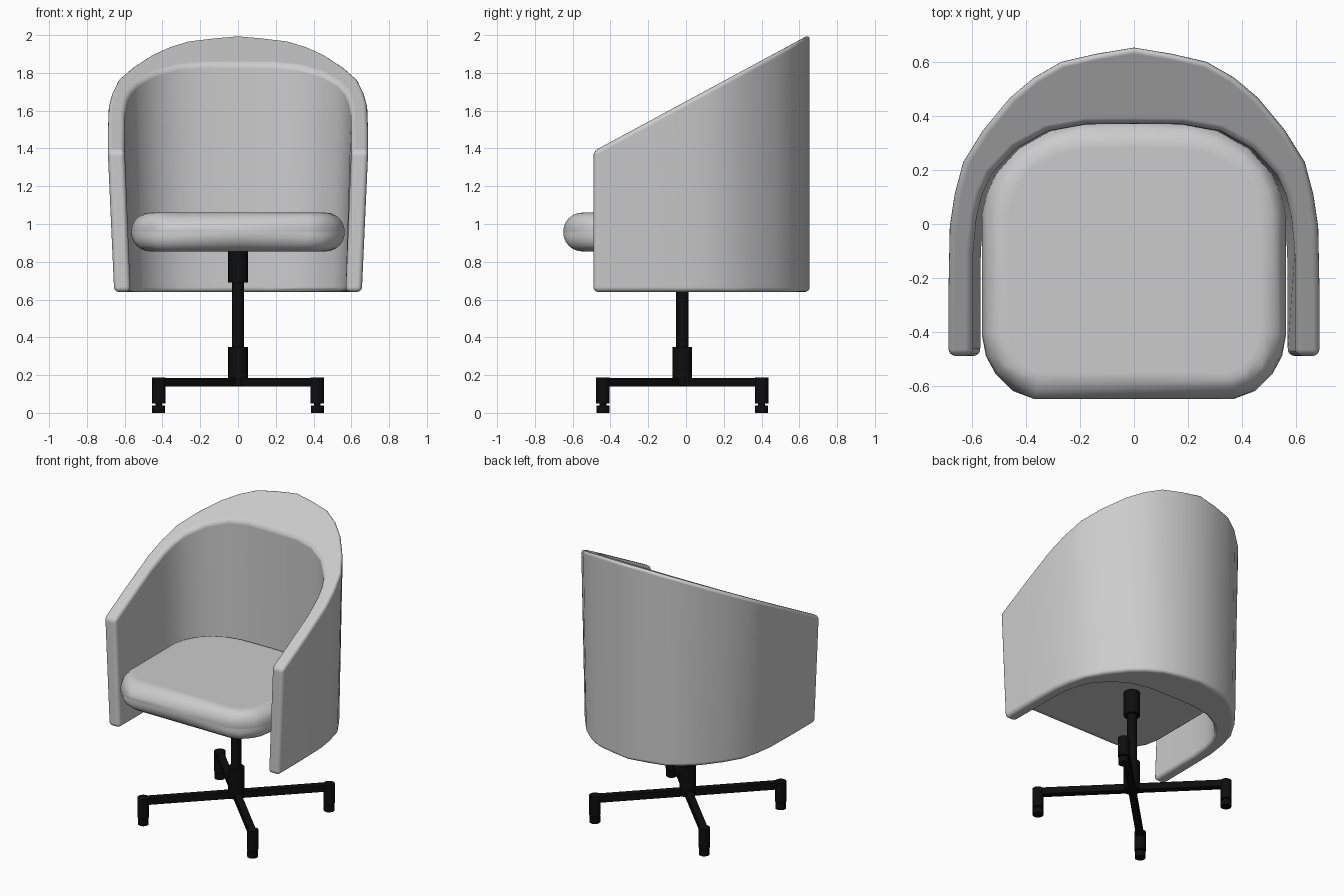
import bpy, bmesh, math

cube = bpy.data.objects.get("Cube")
if cube:
    bpy.data.objects.remove(cube, do_unlink=True)


def material(name, rgb, rough):
    m = bpy.data.materials.new(name)
    m.use_nodes = True
    m.diffuse_color = (*rgb, 1)
    bsdf = m.node_tree.nodes["Principled BSDF"]
    bsdf.inputs["Base Color"].default_value = (*rgb, 1)
    bsdf.inputs["Roughness"].default_value = rough
    return m


grey = material("light grey upholstery", (0.6, 0.6, 0.6), 0.8)
black = material("black metal", (0.004, 0.004, 0.004), 0.5)


def mirrored(half):
    """Close a right-hand outline by mirroring it; end points on x = 0 are kept once."""
    return half + [(-x, y) for x, y in reversed(half) if x > 0]


def prism(name, outline, bottom, top, mat, bevel, segments, squeeze=1.0):
    """Extrude an outline; top is a function of y, squeeze narrows the bottom."""
    bm = bmesh.new()
    low = [bm.verts.new((x * squeeze, y, bottom)) for x, y in outline]
    high = [bm.verts.new((x, y, top(y))) for x, y in outline]
    n = len(outline)
    bm.faces.new(low)
    bm.faces.new(high)
    for i in range(n):
        j = (i + 1) % n
        bm.faces.new((low[i], low[j], high[j], high[i]))
    bmesh.ops.recalc_face_normals(bm, faces=bm.faces)
    mesh = bpy.data.meshes.new(name)
    bm.to_mesh(mesh)
    bm.free()
    mesh.materials.append(mat)
    ob = bpy.data.objects.new(name, mesh)
    bpy.context.collection.objects.link(ob)
    smooth(ob)
    mod = ob.modifiers.new("soft edges", "BEVEL")
    mod.width, mod.segments = bevel, segments
    mod.limit_method, mod.angle_limit = "ANGLE", math.radians(40)
    mod.use_clamp_overlap = False
    mod.harden_normals = True
    return ob


def smooth(ob):
    bpy.ops.object.select_all(action="DESELECT")
    ob.select_set(True)
    bpy.context.view_layer.objects.active = ob
    bpy.ops.object.shade_smooth_by_angle(angle=math.radians(40))


def cylinder(name, x, y, z0, z1, radius):
    bpy.ops.mesh.primitive_cylinder_add(vertices=20, radius=radius, depth=z1 - z0,
                                        location=(x, y, (z0 + z1) / 2))
    ob = bpy.context.object
    ob.name = name
    ob.data.materials.append(black)
    smooth(ob)


# Wraparound back and arms, cut by a sloping plane
outer = [(0, .655), (.14, .632), (.27, .602), (.37, .545), (.46, .47), (.56, .35),
         (.635, .23), (.667, .11), (.685, -.01), (.69, -.25), (.69, -.49)]
inner = [(.6, -.49), (.598, -.1), (.585, .03), (.565, .11), (.53, .185),
         (.44, .28), (.32, .345), (.18, .37), (0, .372)]
half = outer + inner
shell = half[:-1] + [half[-1]] + [(-x, y) for x, y in reversed(half) if x > 0]
prism("wraparound_back", shell, .64, lambda y: 1.385 + (y + .49) * .54, grey, .026, 4, .95)

# Cushioned seat
seat = mirrored([(0, -.65), (.37, -.65), (.45, -.62), (.515, -.555), (.55, -.49), (.565, -.41),
                 (.565, .05), (.545, .14), (.5, .225), (.43, .295), (.32, .355),
                 (.2, .38), (0, .385)])
prism("seat", seat, .855, lambda y: 1.06, grey, .1, 6)

# Central column with collars
cy = -.02
cylinder("column", 0, cy, .15, .86, .032)
cylinder("upper_collar", 0, cy, .69, .86, .052)
cylinder("lower_collar", 0, cy, .145, .35, .052)

# Four diagonal legs with stepped feet
reach = .42
for sx, side in ((1, "left"), (-1, "right")):
    for sy, end in ((1, "back"), (-1, "front")):
        x, y = sx * reach, cy + sy * reach
        bpy.ops.mesh.primitive_cube_add(size=1, location=(x / 2, (y + cy) / 2, .163),
                                        rotation=(0, 0, math.atan2(sy, sx)))
        leg = bpy.context.object
        leg.name = f"{end}_{side}_leg"
        leg.scale = (reach * math.sqrt(2), .045, .045)
        leg.data.materials.append(black)
        cylinder(f"{end}_{side}_foot", x, y, .05, .187, .036)
        cylinder(f"{end}_{side}_foot_neck", x, y, .03, .06, .018)
        cylinder(f"{end}_{side}_glide", x, y, 0, .04, .034)
